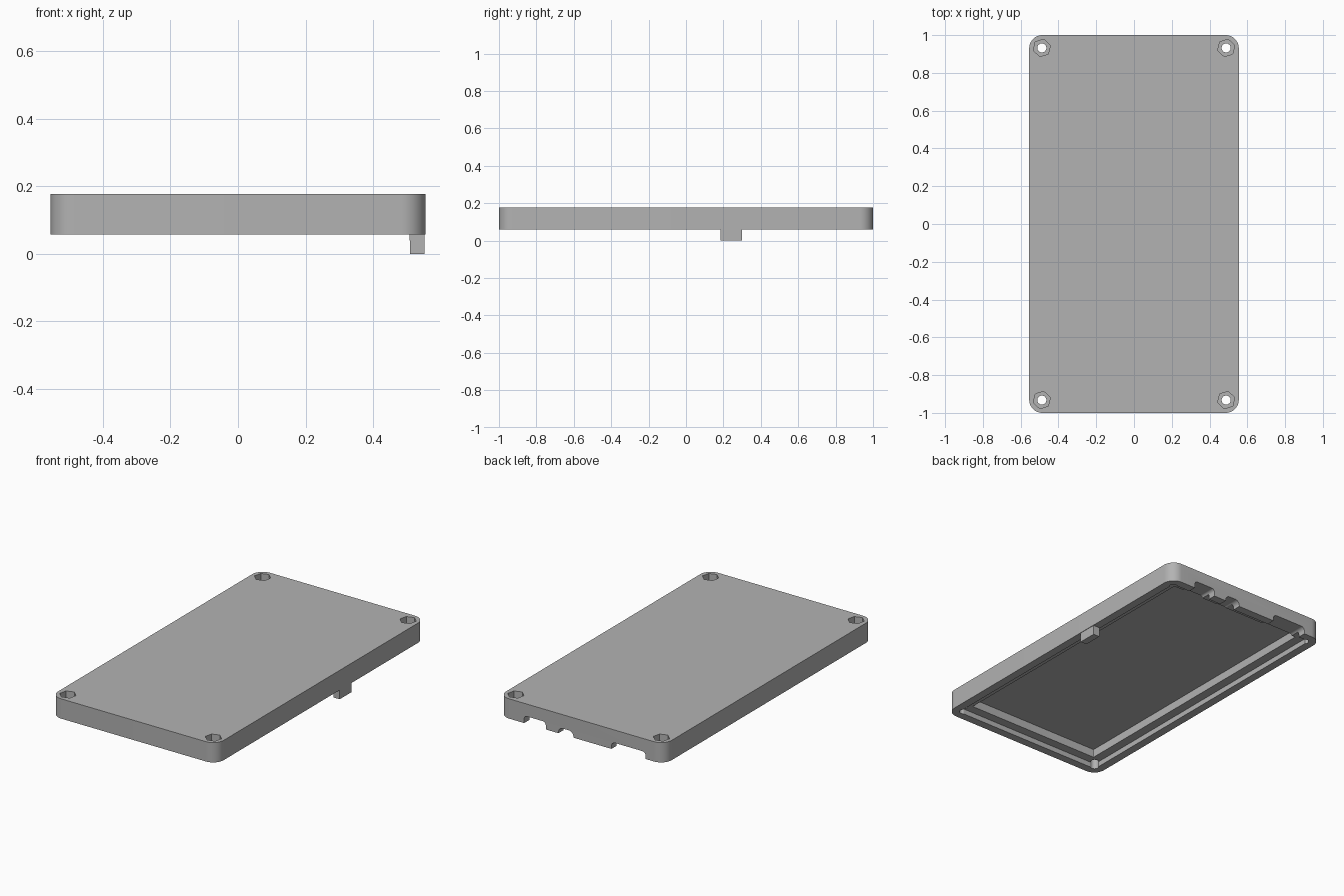
import bpy, bmesh
from math import radians, sin, cos, pi

cube = bpy.data.objects.get("Cube")
if cube:
    bpy.data.objects.remove(cube)

HALF_X, HALF_Y = 0.555, 1.0
BOTTOM, TOP = 0.058, 0.178
LEDGE, CEILING = 0.09, 0.14

grey = bpy.data.materials.new("plain grey")
grey.use_nodes = True
colour = (0.45, 0.45, 0.45, 1)
grey.diffuse_color = colour
grey.node_tree.nodes["Principled BSDF"].inputs["Base Color"].default_value = colour


def prism(name, points, low, high, axis="z"):
    """Extrude an outline along z, or along y for an outline in x and z."""
    bm = bmesh.new()
    rings = []
    for h in (low, high):
        rings.append([bm.verts.new((u, v, h) if axis == "z" else (u, h, v)) for u, v in points])
    bm.faces.new(rings[0])
    bm.faces.new(rings[1])
    n = len(points)
    for i in range(n):
        j = (i + 1) % n
        bm.faces.new((rings[0][i], rings[0][j], rings[1][j], rings[1][i]))
    bmesh.ops.recalc_face_normals(bm, faces=bm.faces)
    mesh = bpy.data.meshes.new(name)
    bm.to_mesh(mesh)
    bm.free()
    mesh.materials.append(grey)
    obj = bpy.data.objects.new(name, mesh)
    bpy.context.collection.objects.link(obj)
    return obj


def rounded(x0, x1, y0, y1, r, steps=10):
    """Outline of a rectangle with rounded corners."""
    corners = ((x1 - r, y1 - r), (x0 + r, y1 - r), (x0 + r, y0 + r), (x1 - r, y0 + r))
    return [(cx + r * cos(pi / 2 * (k + i / steps)), cy + r * sin(pi / 2 * (k + i / steps)))
            for k, (cx, cy) in enumerate(corners) for i in range(steps + 1)]


def inset(d, r):
    return rounded(d - HALF_X, HALF_X - d, d - HALF_Y, HALF_Y - d, r)


def polygon(cx, cy, r, sides, turn=0):
    return [(cx + r * cos(turn + 2 * pi * i / sides), cy + r * sin(turn + 2 * pi * i / sides))
            for i in range(sides)]


def combine(target, other, operation):
    mod = target.modifiers.new(operation, "BOOLEAN")
    mod.operation, mod.object, mod.solver = operation, other, "EXACT"
    bpy.context.view_layer.objects.active = target
    bpy.ops.object.modifier_apply(modifier=mod.name)
    bpy.data.objects.remove(other)


# Lid shell with a stepped lip underneath
lid = prism("lid", inset(0, 0.07), BOTTOM, TOP)
combine(lid, prism("step_cutter", inset(0.05, 0.02), 0, LEDGE), "DIFFERENCE")
combine(lid, prism("cavity_cutter", inset(0.105, 0.004), 0, CEILING), "DIFFERENCE")

# Screw holes with hexagonal nut pockets
for sx in (-1, 1):
    for sy in (-1, 1):
        cx, cy = sx * 0.488, sy * 0.932
        combine(lid, prism("screw_cutter", polygon(cx, cy, 0.024, 24), 0, 0.3), "DIFFERENCE")
        combine(lid, prism("nut_cutter", polygon(cx, cy, 0.047, 6, radians(17)), 0.132, 0.3), "DIFFERENCE")

# Port notches in the lower edge of the back wall
for x0, x1, depth, r in ((0.24, 0.385, 0.045, 0.02), (0.055, 0.155, 0.036, 0.03), (-0.43, -0.2, 0.042, 0.025)):
    outline = rounded(x0, x1, BOTTOM - 0.06, BOTTOM + depth, r)
    combine(lid, prism("port_cutter", outline, 0.88, 1.1, "y"), "DIFFERENCE")

# Locating tab below the side wall
tab = prism("side_tab", [(0.51, 0), (0.552, 0), (0.552, 0.062), (0.508, 0.062)], 0.185, 0.3, "y")
combine(lid, tab, "UNION")

# Smooth rounded corners, crisp edges
bpy.ops.object.select_all(action="DESELECT")
lid.select_set(True)
bpy.context.view_layer.objects.active = lid
bpy.ops.object.shade_smooth_by_angle(angle=radians(30))
